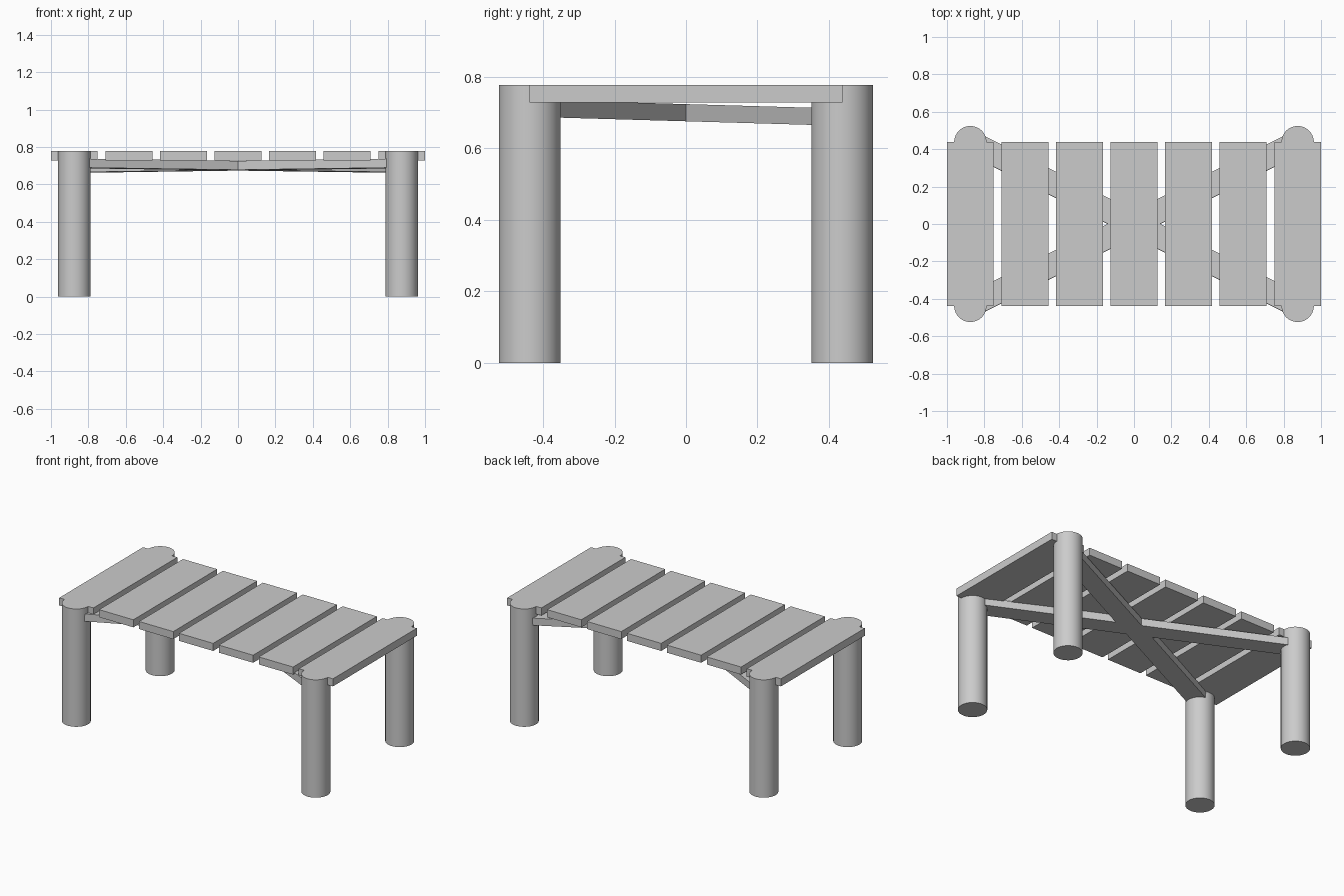
import bpy
from math import atan2, radians
from mathutils import Matrix

if "Cube" in bpy.data.objects:
    bpy.data.objects.remove(bpy.data.objects["Cube"])

LEG_X, LEG_Y, LEG_R = 0.875, 0.4375, 0.0865
TOP = 0.778


def box(name, size, matrix):
    bpy.ops.mesh.primitive_cube_add(size=1)
    ob = bpy.context.object
    ob.name = name
    ob.data.transform(matrix @ Matrix.Diagonal((*size, 1)))
    return ob


# Seven table top slats
for i in range(7):
    x = (i - 3) * LEG_X / 3
    box(f"slat_{i + 1}", (0.25, 0.875, 0.05), Matrix.Translation((x, 0, TOP - 0.025)))

# Four round legs, flush with the top
for sx, side in ((-1, "left"), (1, "right")):
    for sy, end in ((-1, "front"), (1, "back")):
        bpy.ops.mesh.primitive_cylinder_add(
            vertices=64, radius=LEG_R, depth=TOP,
            location=(sx * LEG_X, sy * LEG_Y, TOP / 2))
        bpy.context.object.name = f"{end}_{side}_leg"
        bpy.ops.object.shade_smooth_by_angle(angle=radians(30))

# Crossed braces under the slats, dipping slightly towards the back
tilt = Matrix.Translation((0, 0, 0.70)) @ Matrix.Rotation(radians(-1.65), 4, 'X')
for s, name in ((-1, "brace_a"), (1, "brace_b")):
    box(name, (1.95, 0.125, 0.048), tilt @ Matrix.Rotation(s * atan2(LEG_Y, LEG_X), 4, 'Z'))
